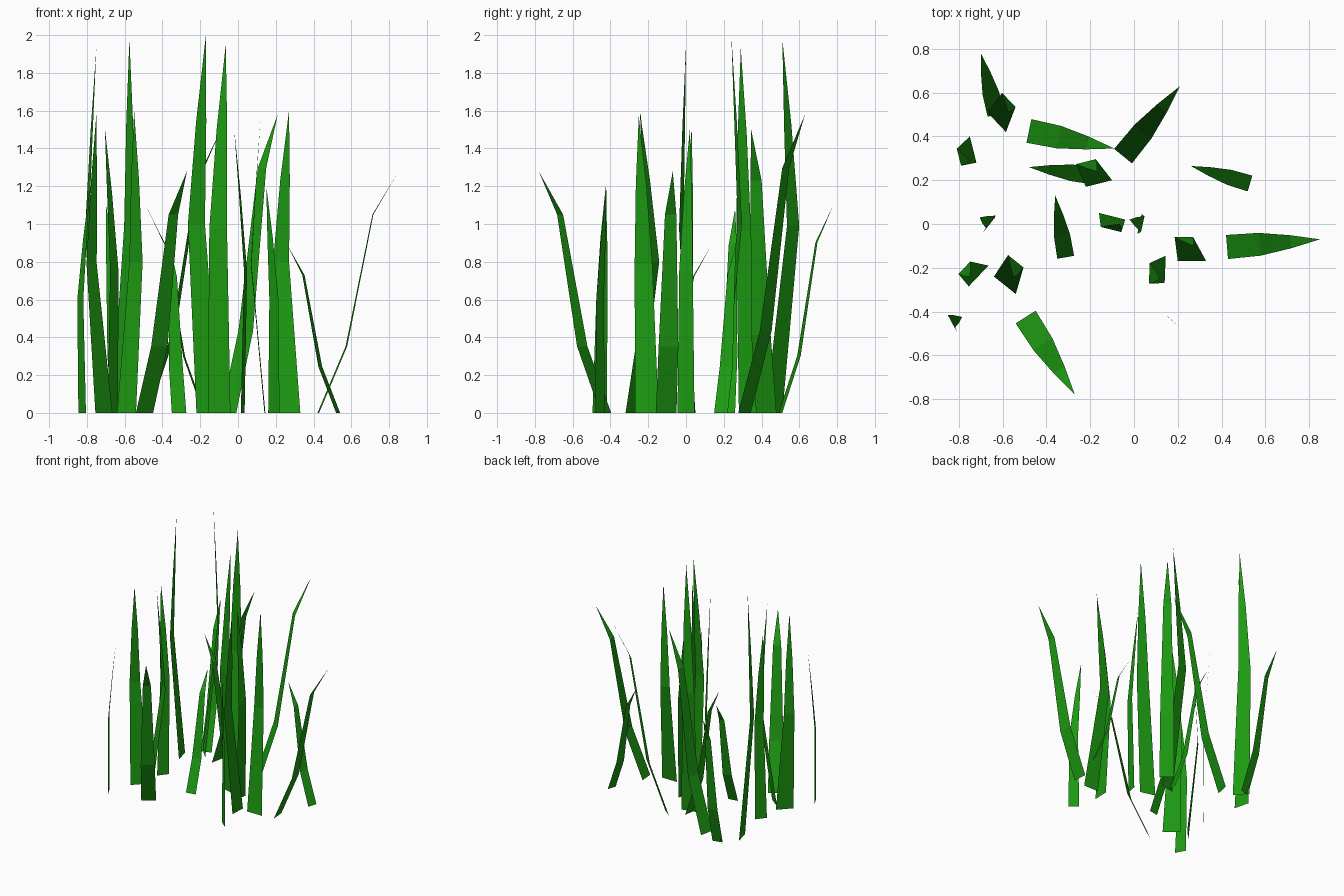
import bpy
from mathutils import Vector

if "Cube" in bpy.data.objects:
    bpy.data.objects.remove(bpy.data.objects["Cube"])

# Shared blade colour
green = bpy.data.materials.new("grass_green")
green.diffuse_color = (0.012, 0.32, 0.006, 1)
green.use_nodes = True
green.node_tree.nodes["Principled BSDF"].inputs["Base Color"].default_value = green.diffuse_color


def build_blade(name, rings, tip):
    """Flat strip: rings are (centre, half-width vector), closed by a pointed tip."""
    verts, faces = [], []
    for c, h in rings:
        verts += [c - h, c + h]
    verts.append(tip)
    for i in range(len(rings) - 1):
        a = 2 * i
        faces.append((a, a + 1, a + 3, a + 2))
    a = 2 * (len(rings) - 1)
    faces.append((a, a + 1, a + 2))
    mesh = bpy.data.meshes.new(name)
    mesh.from_pydata([tuple(v) for v in verts], [], faces)
    mesh.materials.append(green)
    obj = bpy.data.objects.new(name, mesh)
    bpy.context.collection.objects.link(obj)


def leaning_blade(i, base, tip, height, width):
    """Bends steadily outward, edge square to the lean direction."""
    b, d = Vector((*base, 0)), Vector((tip[0] - base[0], tip[1] - base[1], 0))
    side = Vector((-d.y, d.x, 0)).normalized() * width / 2
    rings = [(b + d * f + Vector((0, 0, height * z)), side * w)
             for f, z, w in ((0, 0, 1), (.35, .275, .95), (.68, .82, .55))]
    build_blade(f"leaning_blade_{i}", rings, b + d + Vector((0, 0, height)))


def upright_blade(i, left, right, mid, tip, height, mid_width):
    """Bows to one side halfway up, then returns toward the tip."""
    l, r = Vector((*left, 0)), Vector((*right, 0))
    m, t = Vector((*mid, height * .5)), Vector((*tip, height))
    h = (r - l) / 2
    u = m.lerp(t, .5)
    u.z = height * .77
    rings = [((l + r) / 2, h), (m, h * mid_width), (u, h * mid_width * .6)]
    build_blade(f"upright_blade_{i}", rings, t)


# Leaning blades: base, tip, height, width
leaning = [
    ((-.63, .50), (-.70, .78), 1.10, .08),
    ((-.48, .425), (-.09, .345), 1.50, .11),
    ((-.05, .31), (.21, .63), 1.58, .105),
    ((-.18, .22), (-.48, .26), 1.08, .08),
    ((.53, .185), (.26, .265), .89, .075),
    ((-.312, -.152), (-.36, .13), .88, .078),
    ((.425, -.105), (.85, -.07), 1.28, .11),
    ((-.495, -.425), (-.27, -.78), 1.28, .108),
]
for i, p in enumerate(leaning, 1):
    leaning_blade(i, *p)

# Upright blades: base corners, middle, tip, height, middle width ratio
upright = [
    ((-.67, .51), (-.585, .42), (-.572, .567), (-.575, .51), 1.98, .72),
    ((-.72, .28), (-.75, .40), (-.80, .305), (-.75, .29), 1.93, .65),
    ((-.22, .17), (-.10, .20), (-.22, .285), (-.17, .24), 2.0, .75),
    ((-.16, .05), (-.04, .02), (-.105, -.025), (-.065, 0), 1.95, .78),
    ((-.69, -.04), (-.635, .03), (-.655, .01), (-.705, .03), 1.51, .8),
    ((.015, -.045), (.035, .045), (.04, 0), (-.02, .02), 1.5, .8),
    ((.20, -.17), (.33, -.17), (.228, -.06), (.27, -.10), 1.6, .65),
    ((.14, -.27), (.145, -.145), (.07, -.225), (.12, -.25), 1.57, .75),
    ((-.755, -.285), (-.665, -.19), (-.775, -.20), (-.75, -.24), 1.58, .6),
    ((-.64, -.24), (-.54, -.32), (-.54, -.17), (-.55, -.245), 1.6, .7),
    ((-.845, -.42), (-.805, -.495), (-.835, -.445), (-.785, -.425), 1.2, .8),
    ((.16, -.43), (.22, -.48), (.19, -.455), (.15, -.42), 1.2, .8),
]
for i, p in enumerate(upright, 1):
    upright_blade(i, *p)
